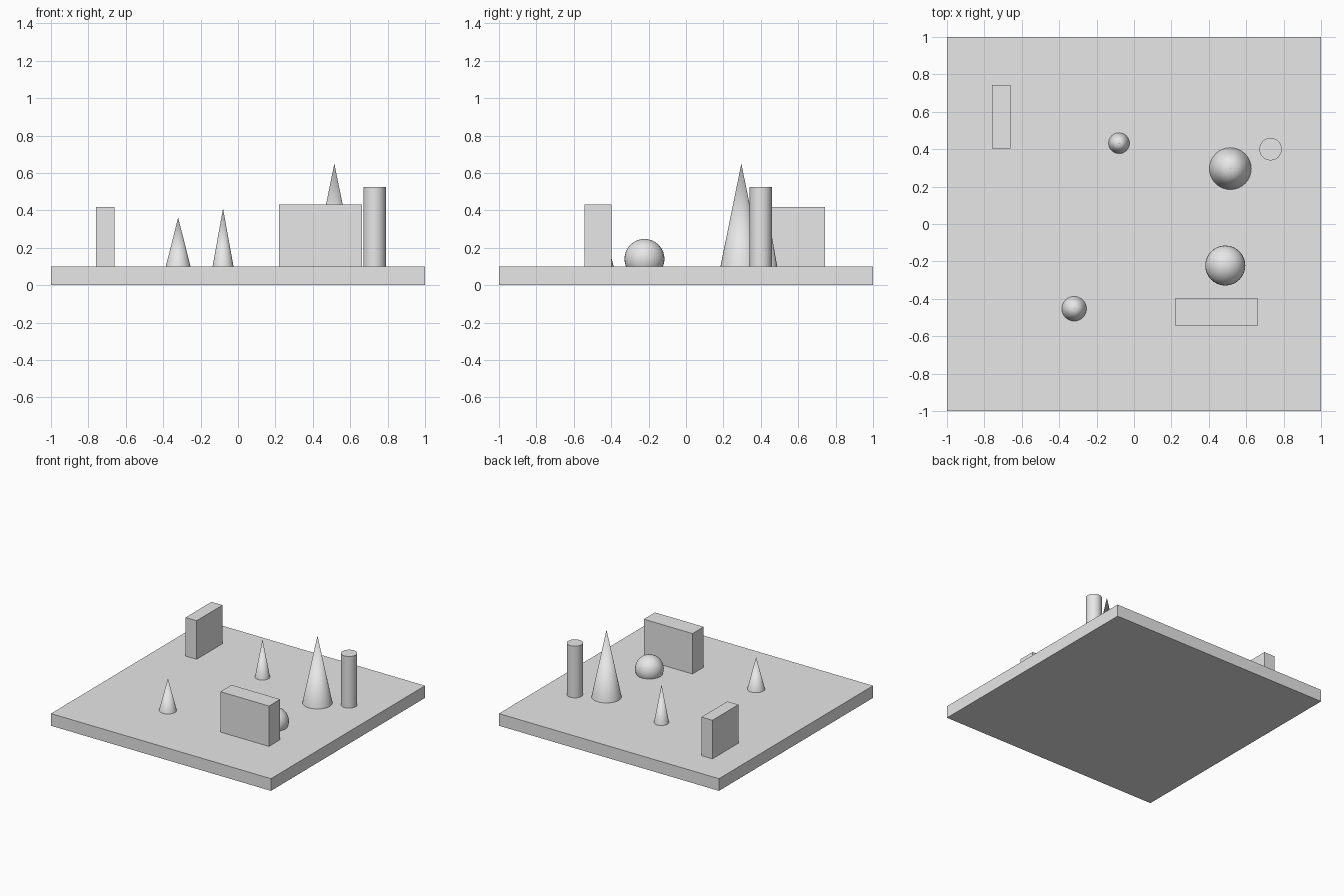
import bpy
import math

cube = bpy.data.objects.get("Cube")
if cube:
    bpy.data.objects.remove(cube, do_unlink=True)

grey = bpy.data.materials.new("plain_grey")
grey.use_nodes = True
grey.diffuse_color = (0.8, 0.8, 0.8, 1)
grey.node_tree.nodes["Principled BSDF"].inputs["Base Color"].default_value = (0.8, 0.8, 0.8, 1)

FLOOR = 0.1  # top of the base slab


def finish(name, smooth=False):
    ob = bpy.context.object
    ob.name = name
    ob.data.materials.append(grey)
    if smooth:
        bpy.ops.object.shade_smooth_by_angle(angle=math.radians(30))
    return ob


def box(name, x, y, z):
    """Box from (low, high) pairs on each axis."""
    spans = (x, y, z)
    bpy.ops.mesh.primitive_cube_add(size=1, location=[sum(s) / 2 for s in spans])
    bpy.context.object.scale = [s[1] - s[0] for s in spans]
    bpy.ops.object.transform_apply(location=False, rotation=False, scale=True)
    return finish(name)


def cone(name, x, y, radius, top):
    bpy.ops.mesh.primitive_cone_add(vertices=32, radius1=radius, depth=top - FLOOR,
                                    location=(x, y, (top + FLOOR) / 2))
    return finish(name, True)


# Base slab and the two upright blocks
box("base_slab", (-1, 1), (-1, 1), (0, FLOOR))
box("back_block", (-0.76, -0.66), (0.405, 0.742), (FLOOR, 0.417))
box("front_block", (0.22, 0.662), (-0.543, -0.398), (FLOOR, 0.432))

# Three cones of different sizes
cone("large_cone", 0.515, 0.296, 0.112, 0.65)
cone("back_cone", -0.08, 0.432, 0.056, 0.41)
cone("front_cone", -0.32, -0.453, 0.066, 0.362)

# Round post
bpy.ops.mesh.primitive_cylinder_add(vertices=32, radius=0.06, depth=0.525 - FLOOR,
                                    location=(0.73, 0.4, (0.525 + FLOOR) / 2))
finish("round_post", True)

# Ball partly sunk into the slab
bpy.ops.mesh.primitive_uv_sphere_add(segments=32, ring_count=16, radius=0.107,
                                     location=(0.488, -0.222, 0.14))
finish("sunken_ball", True)
